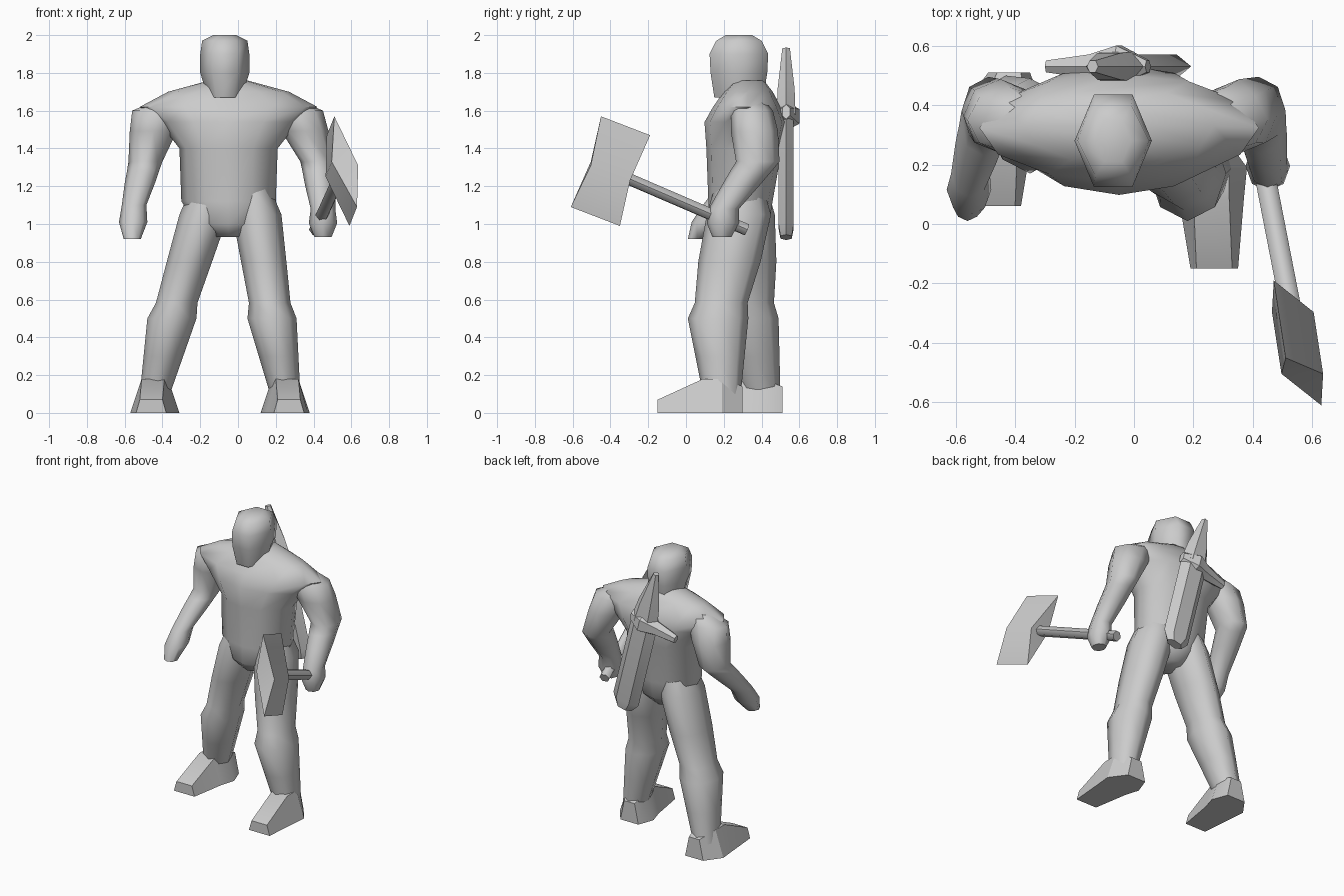
import bpy, bmesh, math
from mathutils import Matrix, Vector

cube = bpy.data.objects.get("Cube")
if cube:
    bpy.data.objects.remove(cube, do_unlink=True)

# One plain grey for the whole figure
GREY = (0.6, 0.6, 0.6, 1)
grey = bpy.data.materials.new("plain_grey")
grey.use_nodes = True
grey.diffuse_color = GREY
grey.node_tree.nodes["Principled BSDF"].inputs["Base Color"].default_value = GREY


def finish(name, bm, angle):
    bmesh.ops.recalc_face_normals(bm, faces=bm.faces)
    mesh = bpy.data.meshes.new(name)
    bm.to_mesh(mesh)
    bm.free()
    mesh.materials.append(grey)
    obj = bpy.data.objects.new(name, mesh)
    bpy.context.collection.objects.link(obj)
    bpy.ops.object.select_all(action='DESELECT')
    obj.select_set(True)
    bpy.context.view_layer.objects.active = obj
    bpy.ops.object.shade_smooth_by_angle(angle=math.radians(angle))


def skin(name, sections, angle, matrix=Matrix()):
    """Join a row of equal-sided sections into a capped solid."""
    bm = bmesh.new()
    loops = [[bm.verts.new(matrix @ Vector(point)) for point in section] for section in sections]
    sides = len(loops[0])
    for lower, upper in zip(loops, loops[1:]):
        for i in range(sides):
            j = (i + 1) % sides
            bm.faces.new((lower[i], lower[j], upper[j], upper[i]))
    bm.faces.new(loops[0])
    bm.faces.new(loops[-1])
    finish(name, bm, angle)


def loft(name, rings, sides=8, angle=60, matrix=Matrix()):
    """Each ring is a centre, a half width and a half depth."""
    turns = [math.tau * i / sides for i in range(sides)]
    widest = max(math.sin(turn) for turn in turns)
    sections = [[centre + Vector((width * math.cos(turn), depth * math.sin(turn) / widest, 0))
                 for turn in turns] for centre, width, depth in rings]
    skin(name, sections, angle, matrix)


def stack(rows):
    """Turn rows of height, half width and half depth into rings on the z axis."""
    return [(Vector((0, 0, height)), width, depth) for height, width, depth in rows]


def arm(side, inward, shoulder, elbow, wrist, fist):
    shoulder, elbow, wrist, fist = map(Vector, (shoulder, elbow, wrist, fist))
    loft(side + "_arm", [
        (shoulder + Vector((inward * 0.07, 0, 0.06)), 0.07, 0.06),
        (shoulder, 0.14, 0.11),
        (shoulder.lerp(elbow, 0.4), 0.125, 0.125),
        (elbow, 0.09, 0.115),
        (elbow.lerp(wrist, 0.2), 0.085, 0.11),
        (elbow.lerp(wrist, 0.5), 0.08, 0.1),
        (wrist, 0.065, 0.08),
        (wrist.lerp(fist, 0.5), 0.075, 0.085),
        (fist, 0.045, 0.05)])


def leg(side, outward, hip, knee, ankle):
    hip, knee, ankle = map(Vector, (hip, knee, ankle))
    loft(side + "_leg", [
        (hip + Vector((-outward * 0.03, 0, 0.14)), 0.1, 0.13),
        (hip, 0.13, 0.17),
        (hip.lerp(knee, 0.45), 0.12, 0.165),
        (hip.lerp(knee, 0.85), 0.11, 0.14),
        (knee, 0.13, 0.16),
        (knee.lerp(ankle, 0.5), 0.105, 0.13),
        (ankle, 0.08, 0.1)])

    # Foot: toe, instep, ankle and heel sections, wide at the sole
    sections = []
    for forward, shift, sole, upper, height in (
            (0.34, 0.02, 0.08, 0.06, 0.07), (0.1, 0.01, 0.11, 0.06, 0.18),
            (0, 0, 0.13, 0.07, 0.18), (-0.11, -0.02, 0.07, 0.04, 0.14)):
        x, y = ankle.x + outward * shift, ankle.y - forward
        sections.append([(x - sole, y, 0), (x + sole, y, 0),
                         (x + upper, y, height), (x - upper, y, height)])
    skin(side + "_foot", sections, 30)


# Body, leaning back a little towards the shoulders
torso_rows = ((0.93, 0.07, 0.1), (1, 0.17, 0.16), (1.12, 0.25, 0.17), (1.4, 0.26, 0.2),
              (1.54, 0.37, 0.22), (1.62, 0.47, 0.18), (1.7, 0.32, 0.13), (1.76, 0.1, 0.08))
torso_rings = [(Vector((-0.05, 0.21 + 0.07 * height, height)), width, depth)
               for height, width, depth in torso_rows]
loft("torso", torso_rings, sides=12, angle=80)

loft("head", stack(((1.67, 0.09, 0.13), (1.8, 0.13, 0.15), (1.9, 0.13, 0.155),
                    (1.97, 0.12, 0.12), (2, 0.06, 0.07))),
     sides=6, angle=70, matrix=Matrix.Translation((-0.07, 0.28, 0)))

# Limbs
arm("right", 1, (-0.42, 0.35, 1.6), (-0.49, 0.38, 1.33), (-0.55, 0.17, 1.1), (-0.56, 0.06, 0.92))
arm("left", -1, (0.31, 0.35, 1.6), (0.42, 0.38, 1.33), (0.45, 0.2, 1.08), (0.45, 0.19, 0.93))
leg("right", -1, (-0.18, 0.3, 1.05), (-0.35, 0.33, 0.5), (-0.44, 0.4, 0.1))
leg("left", 1, (0.1, 0.28, 1.05), (0.18, 0.17, 0.5), (0.25, 0.19, 0.1))

# Axe handle, aimed from the butt to the head
butt, axe_centre = Vector((0.41, 0.32, 0.97)), Vector((0.55, -0.4, 1.28))
shaft = axe_centre - butt
aim = shaft.to_track_quat('Z', 'Y').to_matrix().to_4x4()
loft("axe_handle", stack(((0, 0.035, 0.03), (shaft.length, 0.035, 0.03))),
     sides=6, matrix=Matrix.Translation(butt) @ aim)

# Double axe head: a thick middle drawn out to a thin edge above and below
rise, along, thick = Vector((-0.06, 0.08, 0.24)), Vector((0.02, -0.13, 0.05)), Vector((0.07, 0, -0.01))
bm = bmesh.new()
front_in, front_out, back_in, back_out = [
    bm.verts.new(axe_centre + along * 0.8 * reach + thick * face)
    for reach in (1, -1) for face in (-1, 1)]
for way in (1, -1):
    edge_front, edge_back = [bm.verts.new(axe_centre + rise * way + along * reach)
                             for reach in (1, -1)]
    for face in ((front_in, back_in, edge_back, edge_front),
                 (front_out, back_out, edge_back, edge_front),
                 (front_in, front_out, edge_front), (back_in, back_out, edge_back)):
        bm.faces.new(face)
finish("axe_head", bm, 60)

# Sword slung aslant across the back, with a lopsided guard, measured from that guard
sword_frame = Matrix.Translation((-0.05, 0.53, 1.57)) @ Matrix.Rotation(math.radians(-14), 4, 'Y')
guard_frame = sword_frame @ Matrix.Rotation(math.radians(90), 4, 'Y')
for name, frame, rows in (
        ("sword_blade", sword_frame, ((-0.66, 0.06, 0.03), (-0.6, 0.1, 0.04), (0, 0.1, 0.04))),
        ("sword_grip", sword_frame, ((0, 0.1, 0.05), (0.14, 0.08, 0.045), (0.37, 0.02, 0.02))),
        ("sword_guard", guard_frame, ((-0.25, 0.03, 0.02), (-0.1, 0.05, 0.04),
                                      (0, 0.08, 0.07), (0.1, 0.04, 0.02)))):
    loft(name, stack(rows), sides=6, angle=30, matrix=frame)
